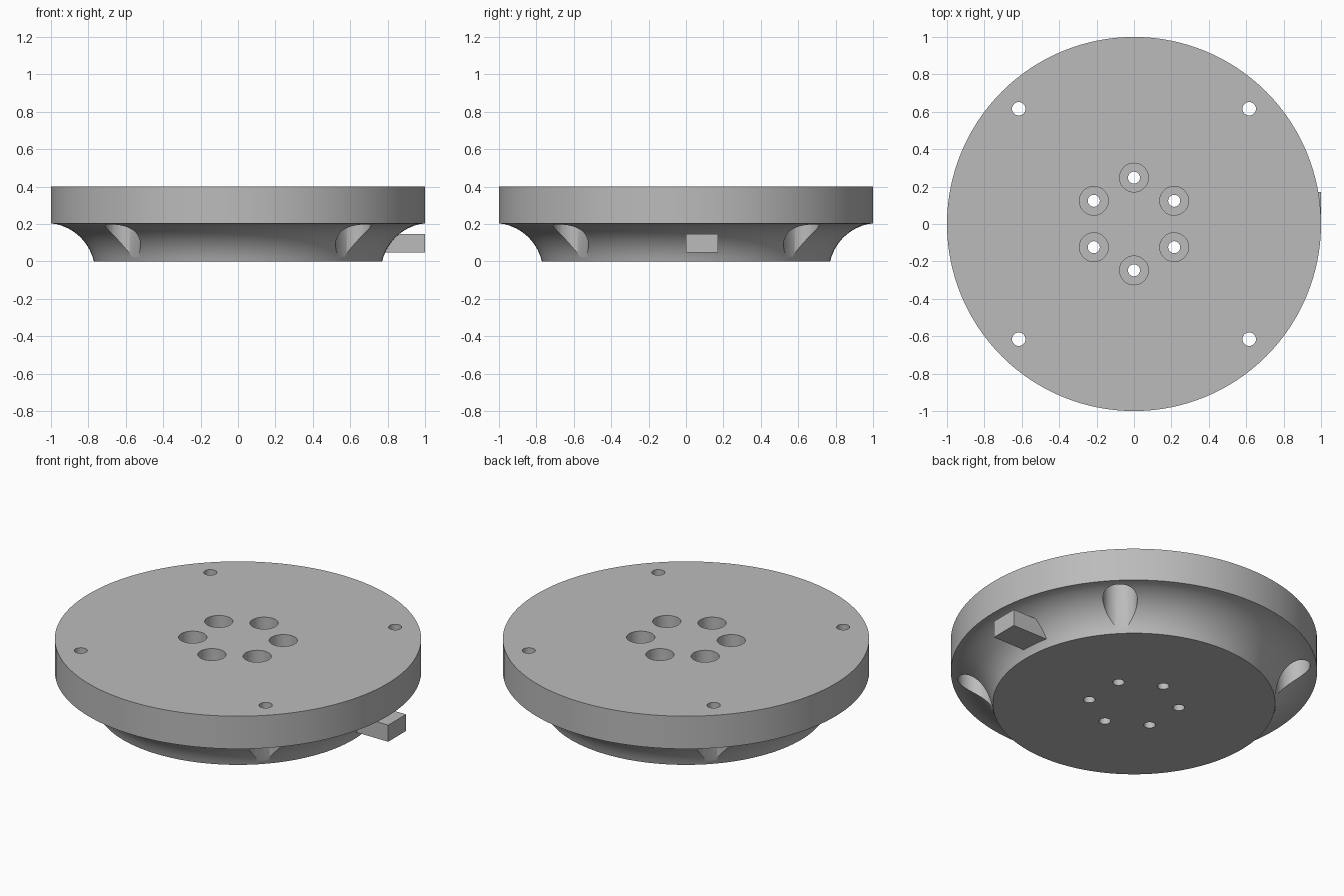
import bpy, bmesh, math
from math import cos, sin, pi, radians

cube = bpy.data.objects.get("Cube")
if cube:
    bpy.data.objects.remove(cube, do_unlink=True)

grey = bpy.data.materials.new("plain_grey")
grey.use_nodes = True
grey.diffuse_color = (0.5, 0.5, 0.5, 1)
grey.node_tree.nodes["Principled BSDF"].inputs["Base Color"].default_value = (0.5, 0.5, 0.5, 1)


def make_object(name, bm):
    bmesh.ops.recalc_face_normals(bm, faces=bm.faces)
    mesh = bpy.data.meshes.new(name)
    bm.to_mesh(mesh)
    bm.free()
    mesh.materials.append(grey)
    obj = bpy.data.objects.new(name, mesh)
    bpy.context.collection.objects.link(obj)
    return obj


def lathe(bm, profile, steps, cx=0, cy=0):
    """Closed solid of revolution from (radius, z) points, bottom to top."""
    rings = []
    for r, z in profile:
        rings.append([bm.verts.new((cx + r * cos(2 * pi * i / steps),
                                    cy + r * sin(2 * pi * i / steps), z))
                      for i in range(steps)])
    for low, high in zip(rings, rings[1:]):
        for i in range(steps):
            j = (i + 1) % steps
            bm.faces.new((low[i], low[j], high[j], high[i]))
    bm.faces.new(rings[0][::-1])
    bm.faces.new(rings[-1])


# Round body: concave flare below a straight rim
RIM_Z, TOP = 0.203, 0.4
FX, FZ, FR = 1.03, -0.06, 0.266
a0 = pi - math.asin(-FZ / FR)
a1 = pi - math.asin((RIM_Z - FZ) / FR)
flare = [(FX + FR * cos(a0 + (a1 - a0) * t / 14),
          FZ + FR * sin(a0 + (a1 - a0) * t / 14)) for t in range(14)]
bm = bmesh.new()
lathe(bm, flare + [(1, RIM_Z), (1, TOP)], 128)
body = make_object("round_base", bm)

# Screw holes: stepped cutters, inner ones wide at the top, outer ones wide below
bm = bmesh.new()
for k in range(6):
    a = radians(30 + 60 * k)
    lathe(bm, [(0.032, -0.1), (0.032, 0.2), (0.077, 0.2), (0.077, 0.5)], 48,
          0.248 * cos(a), 0.248 * sin(a))
for sx in (-1, 1):
    for sy in (-1, 1):
        lathe(bm, [(0.094, -0.1), (0.094, 0.32), (0.036, 0.32), (0.036, 0.5)], 48,
              0.616 * sx, 0.616 * sy)
cutter = make_object("hole_cutter", bm)
cutter.hide_render = True

mod = body.modifiers.new("holes", 'BOOLEAN')
mod.operation = 'DIFFERENCE'
mod.solver = 'EXACT'
mod.object = cutter
bpy.context.view_layer.objects.active = body
body.select_set(True)
bpy.ops.object.modifier_apply(modifier=mod.name)
bpy.data.objects.remove(cutter, do_unlink=True)
bpy.ops.object.shade_smooth_by_angle(angle=radians(30))

# Side tab sticking out of the flare
bm = bmesh.new()
bmesh.ops.create_cube(bm, size=1)
bmesh.ops.scale(bm, vec=(0.3, 0.17, 0.1), verts=bm.verts)
bmesh.ops.translate(bm, vec=(0.85, 0.086, 0.097), verts=bm.verts)
make_object("side_tab", bm)
